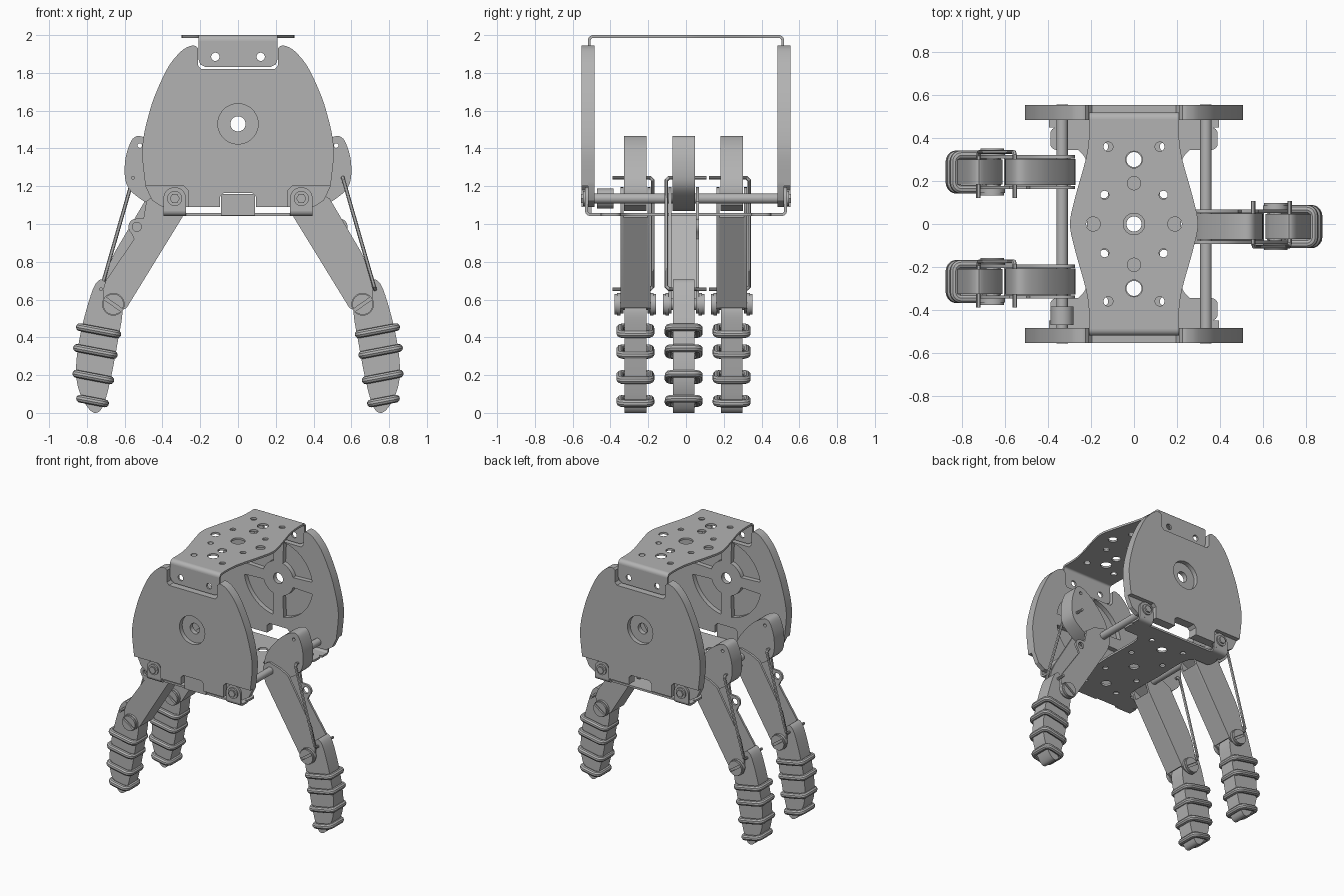
import bpy
import math
from mathutils import Matrix, Vector

cube = bpy.data.objects.get("Cube")
if cube:
    bpy.data.objects.remove(cube, do_unlink=True)

grey = bpy.data.materials.new("metal_grey")
grey.use_nodes = True
COLOUR = (0.45, 0.45, 0.45, 1)
grey.diffuse_color = COLOUR
grey.node_tree.nodes["Principled BSDF"].inputs["Base Color"].default_value = COLOUR

# Local (u, v, w) axes mapped to each drawing plane
PLANES = {
    "xy": Matrix.Identity(4),
    "xz": Matrix(((1, 0, 0, 0), (0, 0, -1, 0), (0, 1, 0, 0), (0, 0, 0, 1))),
    "yz": Matrix(((0, 0, 1, 0), (1, 0, 0, 0), (0, 1, 0, 0), (0, 0, 0, 1))),
}


def finish(name, curve, matrix):
    """Turn a curve into a smooth-shaded mesh object."""
    temp = bpy.data.objects.new(name, curve)
    bpy.context.collection.objects.link(temp)
    bpy.context.view_layer.update()
    graph = bpy.context.evaluated_depsgraph_get()
    mesh = bpy.data.meshes.new_from_object(temp.evaluated_get(graph))
    bpy.data.objects.remove(temp)
    mesh.transform(matrix)
    mesh.materials.clear()
    mesh.materials.append(grey)
    mesh.shade_smooth()
    mesh.set_sharp_from_angle(angle=math.radians(32))
    obj = bpy.data.objects.new(name, mesh)
    bpy.context.collection.objects.link(obj)
    return obj


def add_spline(curve, pts, cyclic=True):
    s = curve.splines.new("POLY")
    s.points.add(len(pts) - 1)
    for p, co in zip(s.points, pts):
        p.co = (*co, 0, 1) if len(co) == 2 else (*co, 1)
    s.use_cyclic_u = cyclic


def sheet(name, outline, holes, plane, lo, hi):
    """Flat part between lo and hi along the normal axis, with holes."""
    curve = bpy.data.curves.new(name, "CURVE")
    curve.dimensions = "2D"
    curve.fill_mode = "BOTH"
    curve.extrude = (hi - lo) / 2
    for loop in [outline] + holes:
        add_spline(curve, loop)
    mid = (lo + hi) / 2
    axis = {"xy": (0, 0, mid), "xz": (0, mid, 0), "yz": (mid, 0, 0)}[plane]
    return finish(name, curve, Matrix.Translation(axis) @ PLANES[plane])


def tube(name, pts, radius, cyclic=False):
    curve = bpy.data.curves.new(name, "CURVE")
    curve.dimensions = "3D"
    curve.bevel_depth = radius
    curve.bevel_resolution = 3
    curve.use_fill_caps = True
    add_spline(curve, pts, cyclic)
    return finish(name, curve, Matrix.Identity(4))


def arc(x, y, r, a0=0, a1=360, n=28):
    steps = n if a1 - a0 == 360 else n + 1
    return [(x + r * math.cos(math.radians(a0 + (a1 - a0) * i / n)),
             y + r * math.sin(math.radians(a0 + (a1 - a0) * i / n))) for i in range(steps)]


def smooth(pts, n=5):
    """Catmull-Rom curve through open points."""
    v = [Vector(p) for p in [pts[0]] + pts + [pts[-1]]]
    out = []
    for a, b, c, d in zip(v, v[1:], v[2:], v[3:]):
        for i in range(n):
            t = i / n
            out.append(tuple(0.5 * (2 * b + (c - a) * t + (2 * a - 5 * b + 4 * c - d) * t * t
                                    + (3 * b - a - 3 * c + d) * t ** 3)))
    return out + [tuple(v[-1])]


def mirror(half):
    return half + [(-x, y) for x, y in reversed(half)]


def box(x0, x1, y0, y1):
    return [(x0, y0), (x1, y0), (x1, y1), (x0, y1)]


def span(side, a, b):
    return sorted((side * a, side * b))


# Side plates: smooth outer layer plus inner layer with wheel-shaped pockets
crown = smooth([(.49, 1.2), (.507, 1.36), (.5, 1.46), (.475, 1.57), (.44, 1.68),
                (.37, 1.83), (.3, 1.915), (.25, 1.943), (.225, 1.943)])
notch = [(.212, 1.93), (.212, 1.84), (.195, 1.82)]
foot = [(.075, 1.165), (.095, 1.145), (.095, 1.09)]
outer_edge = mirror(foot + [(.265, 1.09), (.265, 1.18), (.285, 1.2)] + crown + notch)
inner_edge = mirror(foot + [(.4, 1.09), (.455, 1.125)] + crown + notch)
pockets = [arc(0, 1.53, .29, q + 9, q + 81, 14) + arc(0, 1.53, .13, q + 17, q + 73, 10)[::-1]
           for q in range(0, 360, 90)]
for side, tag in ((-1, "front"), (1, "back")):
    sheet(tag + "_plate_outer", outer_edge, [arc(0, 1.53, .107)], "xz", *span(side, .52, .553))
    sheet(tag + "_plate_inner", inner_edge, [arc(0, 1.53, .04)] + pockets,
          "xz", *span(side, .485, .52))

# Top bracket: waisted sheet, bends and drilled flanges
edge = smooth([(.21, -.49), (.21, -.4), (.225, -.3), (.275, -.12), (.298, 0),
               (.275, .12), (.225, .3), (.21, .4), (.21, .49)])
holes = [arc(0, 0, .05)]
for s in (-1, 1):
    holes += [arc(0, s * .3, .039), arc(0, s * .19, .031), arc(s * .19, 0, .033)]
    for t in (-1, 1):
        holes += [arc(s * .12, t * .36, .022), arc(s * .137, t * .135, .02)]
sheet("top_bracket", mirror(edge), holes, "xy", 1.985, 2)
flange = mirror([(.17, 1.83), (.2, 1.845), (.208, 1.87), (.208, 1.97)])


def bend(name, side, y, z, up, x0, x1):
    """Quarter-round fold joining a sheet to its flange."""
    a = (0, 90) if up else (-90, 0)
    loop = arc(y, z, .03, *a, 8) + arc(y, z, .015, *a, 8)[::-1]
    sheet(name, [(side * p, q) for p, q in loop], [], "yz", x0, x1)


for side in (-1, 1):
    sheet("top_flange", flange, [arc(x, 1.885, .022) for x in (-.12, .12)],
          "xz", *span(side, .505, .52))
    bend("top_bend", side, .49, 1.97, True, -.209, .209)

# Base bracket: narrow middle, four arms and upturned tabs
arm = smooth([(.22, 0), (.215, .2), (.225, .3), (.26, .345)])
arm += arc(.36, .375, .03, -90, 0, 6) + arc(.36, .42, .03, 0, 90, 6)
arm += [(.3, .455), (.3, .5)]
base_half = [(x, -y) for x, y in reversed(arm)] + arm[1:]
base_holes = [arc(0, y, .035) for y in (-.3, 0, .3)]
base_holes += [arc(x, y, .02) for x in (-.14, .14) for y in (-.36, -.14, .14, .36)]
sheet("base_bracket", mirror(base_half), base_holes, "xy", 1.042, 1.057)
for side in (-1, 1):
    for s in (-1, 1):
        x = s * .335
        tab = [(x - .06, 1.07), (x + .06, 1.07)] + arc(x, 1.135, .06, 0, 180, 14)
        sheet("base_tab", tab, [], "xz", *span(side, .52, .535))
        bend("base_bend", side, .505, 1.072, False, x - .06, x + .06)
        sheet("base_ledge", box(*sorted((s * .275, s * .395)), *span(side, .45, .506)),
              [], "xy", 1.042, 1.057)
        sheet("bolt_washer", arc(x, 1.135, .04), [], "xz", *span(side, .53, .545))
        sheet("bolt_head", arc(x, 1.135, .027, n=6), [], "xz", *span(side, .54, .556))
sheet("front_tab", box(-.09, .09, 1.045, 1.16), [], "xz", -.515, -.5)

# Cross rods and spacer
for x in (-.335, .335):
    sheet("cross_rod", arc(x, 1.135, .027), [], "xz", -.5, .5)
sheet("rod_spacer", arc(-.335, 1.135, .053), [], "xz", -.47, -.385)


# One finger, drawn on the +x side around y = 0
def build_finger():
    parts = []
    crank = smooth([(.28, 1.1), (.275, 1.19), (.31, 1.28), (.4, 1.39), (.48, 1.45), (.535, 1.465),
                    (.57, 1.43), (.598, 1.33), (.59, 1.21), (.52, 1.135), (.42, 1.085), (.335, 1.07)])
    parts.append(sheet("drive_crank", crank, [arc(.52, 1.415, .012, n=12)], "xz", -.06, .06))

    # U-shaped link: two cheeks and an inner web
    root = [(.59, .555), (.295, 1.035), (.275, 1.1)] + arc(.335, 1.135, .06, 180, 90, 6)
    full = root + [(.42, 1.17), (.485, 1.135), (.65, .855), (.68, .79), (.715, .65)]
    full += arc(.66, .58, .055, 20, -90, 8)
    lug = root + [(.42, 1.17), (.485, 1.12), (.5, 1.03)] + arc(.535, .985, .045, 70, -50, 8)
    lug += [(.55, .92), (.7, .7), (.715, .65)] + arc(.66, .58, .055, 20, -90, 8)
    parts.append(sheet("link_cheek_plain", full, [], "xz", -.08, -.064))
    parts.append(sheet("link_cheek_lug", lug, [arc(.535, .985, .024)], "xz", .064, .08))
    web = [(.59, .555), (.295, 1.035), (.31, 1.045), (.605, .565)]
    parts.append(sheet("link_web", web, [], "xz", -.074, .074))

    # Finger tip with grip rings
    tip = smooth([(.7, .69), (.73, .705), (.77, .65), (.825, .46), (.855, .28), (.85, .15),
                  (.81, .05), (.76, 0), (.715, .035), (.675, .175), (.635, .385), (.612, .53),
                  (.63, .6)])
    parts.append(sheet("finger_tip", tip, [], "xz", -.058, .058))
    for x, z, a in ((.738, .435, .099), (.755, .325, .097), (.766, .19, .09), (.77, .063, .066)):
        b, c, loop = .08, .03, []
        for q, (sx, sy) in enumerate(((1, 1), (-1, 1), (-1, -1), (1, -1))):
            loop += arc(sx * (a - c), sy * (b - c), c, q * 90, q * 90 + 90, 5)
        ring = [(x + u, v, z + u * .19) for u, v in loop]
        parts.append(tube("grip_ring", ring, .021, True))

    # Slotted pivot screws
    slot = [(.66 + u * .819 - v * .574, .575 + u * .574 + v * .819)
            for u, v in box(-.054, .054, -.008, .008)]
    for side in (-1, 1):
        parts.append(sheet("screw_base", arc(.66, .575, .06), [], "xz", *span(side, .078, .097)))
        parts.append(sheet("screw_head", arc(.66, .575, .055), [slot],
                           "xz", *span(side, .097, .11)))
    parts.append(sheet("screw_shank", arc(.66, .575, .03), [], "xz", -.08, .08))

    # Bent push wire
    low, high = Vector((.725, 0, .655)), Vector((.555, 0, 1.245))
    end, turn, run = Vector((0, .12, 0)), Vector((0, -.078, 0)), Vector((0, -.093, 0))
    step = (high - low).normalized() * .015
    wire = [low + end, low + turn, low + run + step, high + run - step, high + turn, high + end]
    parts.append(tube("push_wire", [tuple(p) for p in wire], .01))
    return parts


# Place the single finger and the opposing pair
for part in build_finger():
    for y in (-.268, .242):
        twin = bpy.data.objects.new("pair_" + part.name, part.data)
        twin.matrix_world = Matrix.Translation((0, y, 0)) @ Matrix.Rotation(math.pi, 4, "Z")
        bpy.context.collection.objects.link(twin)
    part.location.y = -.012
